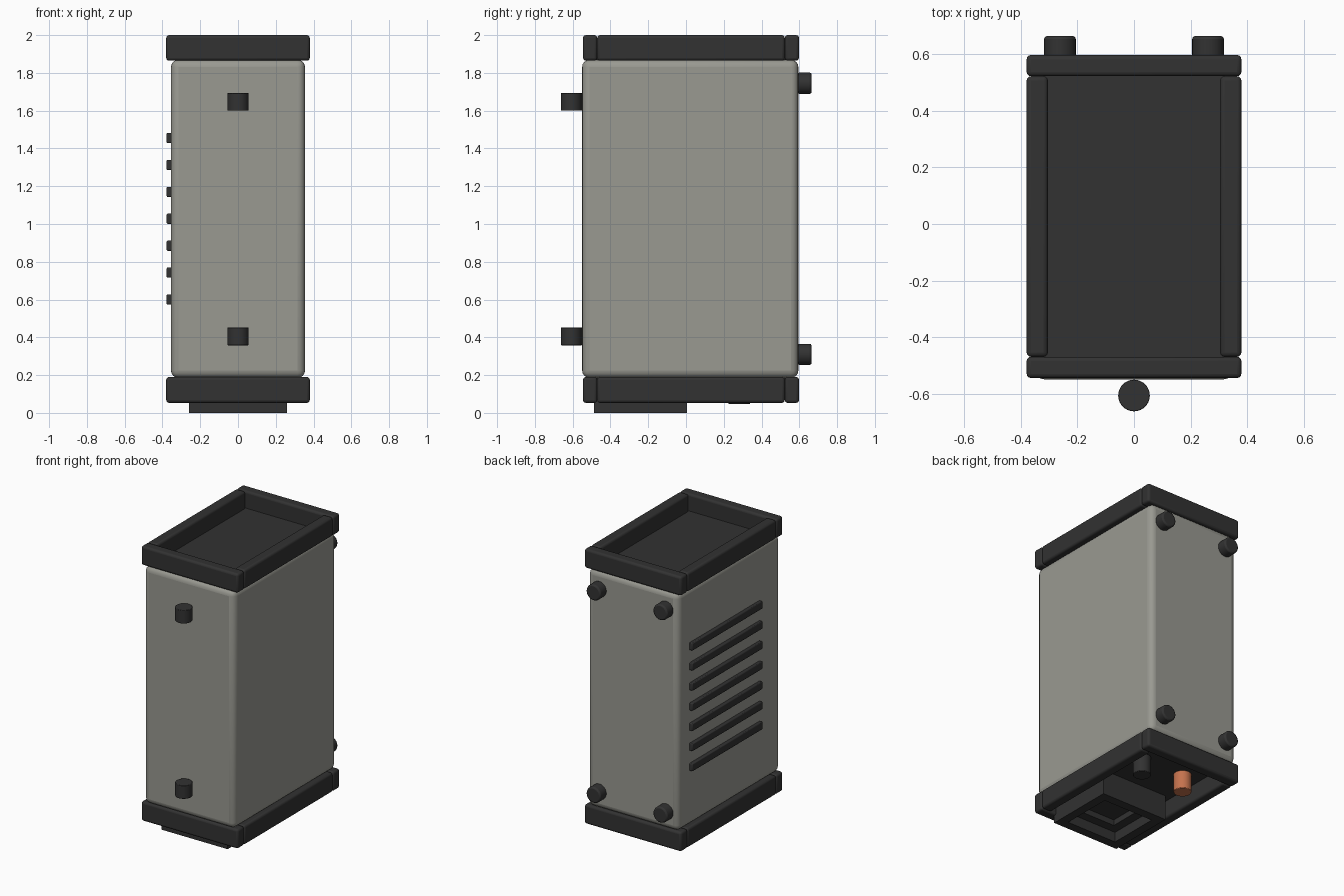
import bpy
import bmesh
from math import radians
from mathutils import Matrix, Vector

if "Cube" in bpy.data.objects:
    bpy.data.objects.remove(bpy.data.objects["Cube"], do_unlink=True)


def material(name, rgb):
    m = bpy.data.materials.new(name)
    m.use_nodes = True
    m.diffuse_color = (*rgb, 1)
    m.node_tree.nodes["Principled BSDF"].inputs["Base Color"].default_value = (*rgb, 1)
    return m


GREY = material("warm_grey", (0.32, 0.32, 0.285))
DARK = material("charcoal", (0.032, 0.032, 0.032))
COPPER = material("copper", (0.56, 0.17, 0.075))


def finish(bm, name, mat, bevel=0, segments=3):
    mesh = bpy.data.meshes.new(name)
    bm.to_mesh(mesh)
    bm.free()
    ob = bpy.data.objects.new(name, mesh)
    bpy.context.collection.objects.link(ob)
    mesh.materials.append(mat)
    if bevel:
        mod = ob.modifiers.new("rounded_edges", "BEVEL")
        mod.width, mod.segments = bevel, segments
        mod.limit_method = "ANGLE"
        mod.angle_limit = radians(40)
    bpy.ops.object.select_all(action="DESELECT")
    ob.select_set(True)
    bpy.context.view_layer.objects.active = ob
    bpy.ops.object.shade_smooth_by_angle(angle=radians(35))
    return ob


def box_mesh(x, y, z):
    bm = bmesh.new()
    size = Vector((x[1] - x[0], y[1] - y[0], z[1] - z[0]))
    centre = Vector((x[0] + x[1], y[0] + y[1], z[0] + z[1])) / 2
    bmesh.ops.create_cube(bm, size=1, matrix=Matrix.Translation(centre) @ Matrix.Diagonal((*size, 1)))
    return bm


def box(name, x, y, z, mat, bevel=0, segments=3):
    return finish(box_mesh(x, y, z), name, mat, bevel, segments)


def cylinder(name, centre, radius, depth, mat, axis="Z", bevel=0):
    bm = bmesh.new()
    turn = Matrix.Rotation(radians(90), 4, "X") if axis == "Y" else Matrix.Identity(4)
    bmesh.ops.create_cone(bm, cap_ends=True, segments=32, radius1=radius, radius2=radius,
                          depth=depth, matrix=Matrix.Translation(centre) @ turn)
    return finish(bm, name, mat, bevel, 2)


# Main housing
box("housing", (-0.355, 0.355), (-0.55, 0.595), (0.185, 1.87), GREY, 0.04, 4)

# Bumper frames with inner panels
for end, low, high, panel in (("top", 1.865, 2.0, (1.855, 1.88)),
                              ("bottom", 0.053, 0.19, (0.175, 0.2))):
    z = (low, high)
    box(end + "_front_bumper", (-0.38, 0.38), (-0.545, -0.47), z, DARK, 0.015)
    box(end + "_back_bumper", (-0.38, 0.38), (0.523, 0.598), z, DARK, 0.015)
    for side, x in (("left", (0.305, 0.38)), ("right", (-0.38, -0.305))):
        box(f"{end}_{side}_bumper", x, (-0.47, 0.523), z, DARK, 0.015)
    box(end + "_panel", (-0.32, 0.32), (-0.5, 0.55), panel, DARK)

# Cooling slats on the right side
for i in range(7):
    z = 0.6 + i * 0.1425
    box(f"slat_{i + 1}", (-0.378, -0.345), (-0.32, 0.467), (z - 0.027, z + 0.027), DARK, 0.006, 2)

# Front pegs and back feet
for level, peg_z, foot_z in (("upper", 1.647, 1.745), ("lower", 0.405, 0.31)):
    cylinder(level + "_front_peg", (0, -0.607, peg_z), 0.056, 0.094, DARK, bevel=0.003)
    for side, x in (("left", 0.262), ("right", -0.262)):
        cylinder(f"{level}_{side}_foot", (x, 0.627, foot_z), 0.056, 0.076, DARK, "Y", 0.01)

# Underside socket with a stepped recess
bm = box_mesh((-0.26, 0.26), (-0.487, 0.005), (0, 0.19))
bm.faces.ensure_lookup_table()
under = min(bm.faces, key=lambda f: f.calc_center_median().z)
for width, depth in ((0.09, 0.07), (0.09, 0.04)):
    bmesh.ops.inset_region(bm, faces=[under], thickness=width)
    # Duplicate the rim so that the recess has straight walls
    bmesh.ops.inset_region(bm, faces=[under], thickness=0.001)
    bmesh.ops.translate(bm, verts=under.verts, vec=(0, 0, depth))
finish(bm, "socket", DARK)

# Underside terminals
cylinder("dark_terminal", (0.17, 0.282, 0.12), 0.058, 0.146, DARK, bevel=0.004)
cylinder("copper_terminal", (-0.17, 0.282, 0.12), 0.058, 0.146, COPPER, bevel=0.004)
